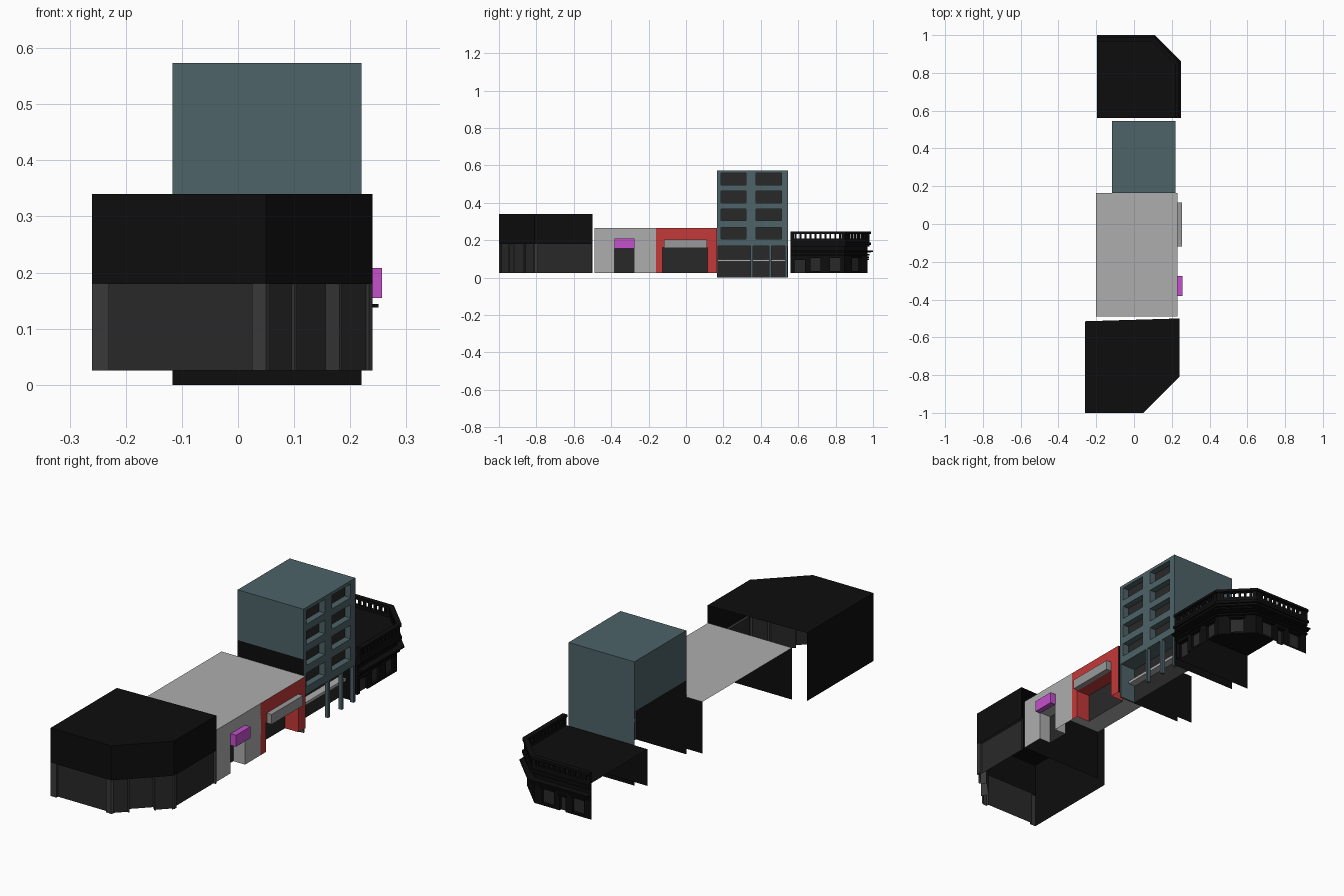
import bpy
from mathutils import Vector

if "Cube" in bpy.data.objects:
    bpy.data.objects.remove(bpy.data.objects["Cube"])


def mat(name, r, g, b):
    m = bpy.data.materials.new(name)
    m.diffuse_color = (r, g, b, 1)
    m.use_nodes = True
    m.node_tree.nodes["Principled BSDF"].inputs["Base Color"].default_value = m.diffuse_color
    return m


BLACK = mat("black", .004, .004, .004)
DARK = mat("dark_glass", .022, .022, .022)
PIER = mat("dark_pier", .04, .04, .04)
TEAL = mat("teal", .075, .125, .14)
GREY = mat("light_grey", .42, .42, .42)
SIGN = mat("sign_grey", .32, .32, .32)
RED = mat("red", .55, .04, .04)
PURPLE = mat("purple", .55, .08, .6)


def mesh(name, faces, mats, slots=None):
    """Object from a list of faces, each a list of points."""
    verts, polys = [], []
    for f in faces:
        polys.append(list(range(len(verts), len(verts) + len(f))))
        verts += [tuple(p) for p in f]
    me = bpy.data.meshes.new(name)
    me.from_pydata(verts, [], polys)
    for m in mats:
        me.materials.append(m)
    for i, s in enumerate(slots or []):
        me.polygons[i].material_index = s
    ob = bpy.data.objects.new(name, me)
    bpy.context.collection.objects.link(ob)
    return ob


def box(name, x0, x1, y0, y1, z0, z1, m):
    a = [(x0, y0), (x1, y0), (x1, y1), (x0, y1)]
    faces = [[(x, y, z0) for x, y in reversed(a)], [(x, y, z1) for x, y in a]]
    for (px, py), (qx, qy) in zip(a, a[1:] + a[:1]):
        faces.append([(px, py, z0), (qx, qy, z0), (qx, qy, z1), (px, py, z1)])
    return mesh(name, faces, [m])


def wall(name, p0, p1, z0, z1, m, openings=(), panel=DARK):
    """Sheet wall, outside on the right of p0->p1; openings are (u0, u1, z0, z1, depth)."""
    p0, p1 = Vector(p0), Vector(p1)
    d = (p1 - p0).normalized()
    n = Vector((d.y, -d.x))

    def pt(u, z, back=0):
        q = p0 + d * u - n * back
        return (q.x, q.y, z)

    us = sorted({0, (p1 - p0).length} | {u for o in openings for u in o[:2]})
    zs = sorted({z0, z1} | {z for o in openings for z in o[2:4]})
    faces, slots = [], []
    for a, b in zip(us, us[1:]):
        for c, e in zip(zs, zs[1:]):
            u, z = (a + b) / 2, (c + e) / 2
            if not any(o[0] < u < o[1] and o[2] < z < o[3] for o in openings):
                faces.append([pt(a, c), pt(b, c), pt(b, e), pt(a, e)])
                slots.append(0)
    for a, b, c, e, k in openings:
        ring = [(a, c), (b, c), (b, e), (a, e)]
        for i, (s, t) in enumerate(zip(ring, ring[1:] + ring[:1])):
            if i == 0 and c <= z0:
                continue
            faces.append([pt(*s), pt(*t), pt(*t, k), pt(*s, k)])
            slots.append(0)
        faces.append([pt(*q, k) for q in ring])
        slots.append(1)
    return mesh(name, faces, [m, panel], slots)


def offset(path, dist):
    """Mitred outward offset of an open path."""
    pts = [Vector(p) for p in path]
    ns = [Vector(((b - a).y, -(b - a).x)).normalized() for a, b in zip(pts, pts[1:])]
    out = []
    for i, p in enumerate(pts):
        n0, n1 = ns[max(i - 1, 0)], ns[min(i, len(ns) - 1)]
        out.append(p + (n0 + n1) * (dist / (1 + n0.dot(n1))))
    return out


def band(name, path, o0, o1, z0, z1, m):
    """Rectangular moulding swept along a path."""
    rows = [[(p.x, p.y, z) for p in offset(path, o)]
            for o, z in ((o0, z0), (o1, z0), (o1, z1), (o0, z1))]
    faces = [[r[0] for r in reversed(rows)], [r[-1] for r in rows]]
    for r, s in zip(rows, rows[1:] + rows[:1]):
        for i in range(len(path) - 1):
            faces.append([r[i], r[i + 1], s[i + 1], s[i]])
    return mesh(name, faces, [m])


def flat(name, pts, z, m):
    return mesh(name, [[(x, y, z) for x, y in pts]], [m])


# South corner shop: black upper band, recessed glazing, open on the north side
front = [(-.26, -1), (.05, -1), (.24, -.81), (.24, -.5)]
flat("south_roof", front + [(-.26, -.515)], .34, BLACK)
wall("south_back_wall", (-.26, -.515), (-.26, -1), .025, .34, BLACK)
glazing = [[(.03, .285, .025, .18, .012)],
           [(.01, .072, .025, .18, .008), (.078, .185, .025, .18, .035),
            (.192, .26, .025, .18, .008)],
           [(.018, .305, .025, .18, .012)]]
for i, (a, b) in enumerate(zip(front, front[1:])):
    wall(f"south_upper_band_{i}", a, b, .18, .34, BLACK)
    wall(f"south_shopfront_{i}", a, b, .025, .18, PIER, glazing[i])

# Pair of low shops under one flat roof
flat("shop_roof", [(-.2, -.49), (.23, -.49), (.23, .165), (-.2, .165)], .265, GREY)
wall("grey_shopfront", (.23, -.49), (.23, -.16), .025, .265, GREY,
     [(.107, .213, .025, .16, .06)])
wall("red_shopfront", (.23, -.165), (.23, .165), .025, .265, RED,
     [(.04, .28, .025, .16, .07)])
wall("shop_south_wall", (-.2, -.49), (.23, -.49), .025, .265, BLACK)
wall("shop_north_wall", (.23, .164), (-.2, .164), .025, .265, BLACK)
box("purple_sign", .23, .257, -.382, -.276, .155, .208, PURPLE)
box("grey_sign", .23, .255, -.118, .113, .157, .203, SIGN)

# Teal tower
x0, x1, y0, y1 = -.117, .22, .165, .545
windows = [(u, u + .135, z, z + .063, .03)
           for u in (.022, .21) for z in (.206, .304, .4, .495)]
wall("tower_front", (x1, y0), (x1, y1), .17, .573, TEAL, windows)
wall("tower_south_wall", (x0, y0), (x1, y0), .34, .573, TEAL)
wall("tower_south_party_wall", (x0, y0), (x1, y0), 0, .34, BLACK)
wall("tower_north_wall", (x1, y1), (x0, y1), .17, .573, TEAL)
wall("tower_north_party_wall", (x1, y1), (x0, y1), 0, .17, BLACK)
wall("tower_back_wall", (x0, y1), (x0, y0), .34, .573, TEAL)
flat("tower_roof", [(x0, y0), (x1, y0), (x1, y1), (x0, y1)], .573, TEAL)
flat("arcade_ceiling", [(.14, y0), (x1, y0), (x1, y1), (.14, y1)], .17, TEAL)
wall("arcade_shopfront", (.14, y0), (.14, y1), 0, .17, DARK)
box("arcade_canopy", .14, .175, .172, .54, .085, .098, GREY)
box("arcade_end_pier", .14, x1, y0, .172, 0, .17, TEAL)
for i, y in enumerate((.345, .445, .53)):
    box(f"arcade_column_{i}", .203, x1, y, y + .013, 0, .17, TEAL)

# North corner building: black facade with cornices and a balustrade, open at the back
path = [(.22, .56), (.22, .848), (.098, .97), (-.195, .97)]
flat("north_roof", path + [(-.195, .56)], .195, BLACK)
wall("north_party_wall", (-.195, .56), (.22, .56), .025, .195, BLACK)
holes = [[(.02, .075, .025, .095, .012), (.105, .16, .035, .105, .012),
          (.21, .265, .035, .105, .012)],
         [(.056, .116, .035, .105, .012)],
         [(.04, .1, .035, .105, .012), (.13, .16, .025, .095, .012),
          (.195, .255, .035, .105, .012)]]
for i, (a, b) in enumerate(zip(path, path[1:])):
    wall(f"north_facade_{i}", a, b, .025, .195, BLACK, holes[i])
    for j, (u0, u1, z0, z1, k) in enumerate(holes[i]):
        # window hood above each opening
        d = (Vector(b) - Vector(a)).normalized()
        ends = [Vector(a) + d * u for u in (u0 - .006, u1 + .006)]
        band(f"north_hood_{i}_{j}", ends, 0, .008, z1, z1 + .008, BLACK)
for i, (o, za, zb) in enumerate([(.012, .118, .126), (.02, .133, .138), (.03, .138, .144),
                                 (.012, .165, .175), (.02, .175, .188), (.012, .188, .208)]):
    band(f"north_cornice_{i}", path, 0, o, za, zb, BLACK)
band("north_top_rail", path, -.004, .019, .234, .246, BLACK)
mid = offset(path, .006)
for i, (a, b) in enumerate(zip(mid, mid[1:])):
    n = max(2, round((b - a).length / .026))
    d = (b - a).normalized()
    for j in range(n + 1):
        h = .009 if j in (0, n) else .005
        c = a + d * min(max((b - a).length * j / n, h), (b - a).length - h)
        band(f"baluster_{i}_{j}", [c - d * h, c + d * h], -.006, .006, .2, .236, BLACK)
